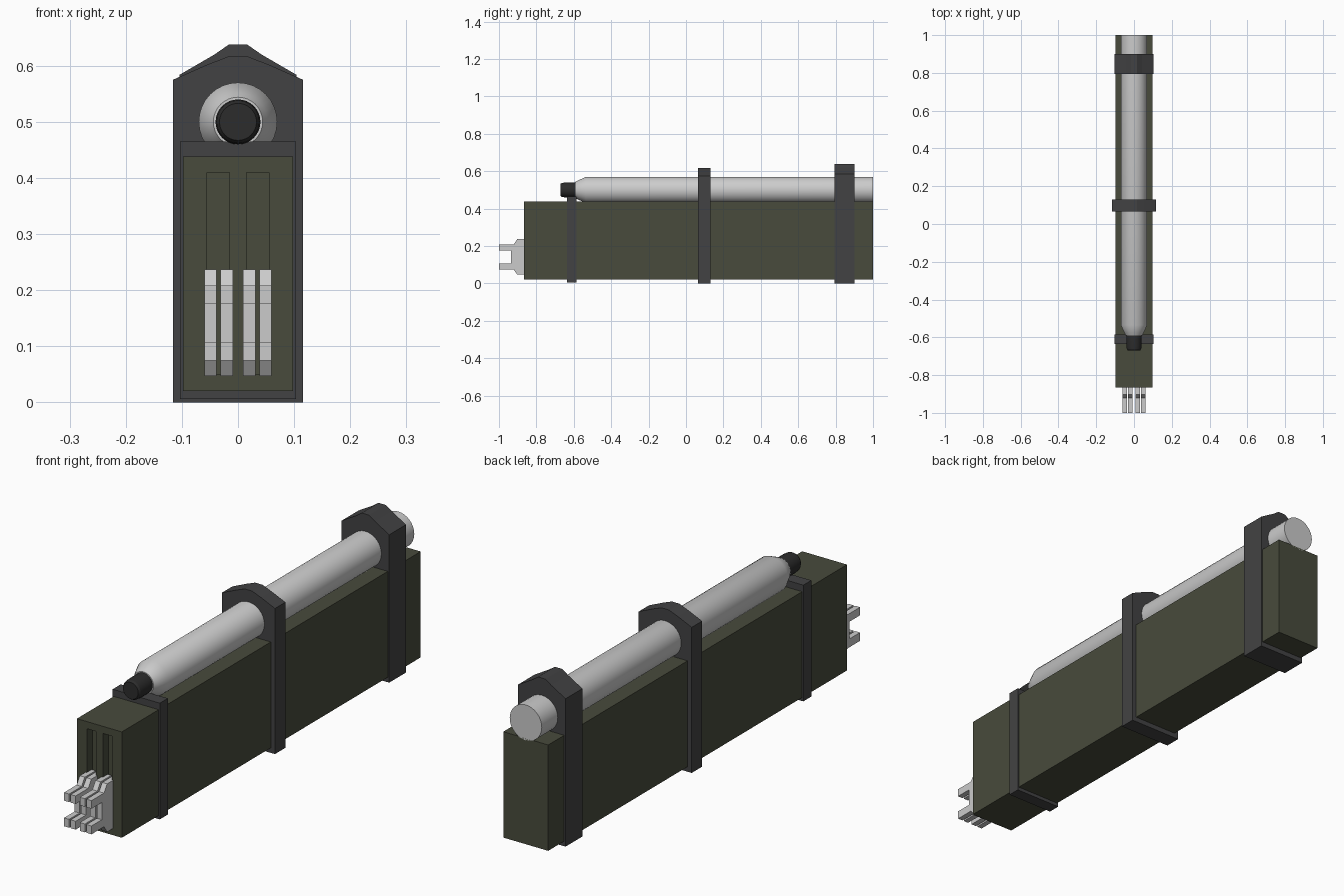
import bpy, bmesh, math

if "Cube" in bpy.data.objects:
    bpy.data.objects.remove(bpy.data.objects["Cube"])


def material(name, rgb):
    m = bpy.data.materials.new(name)
    m.diffuse_color = (*rgb, 1)
    m.use_nodes = True
    m.node_tree.nodes["Principled BSDF"].inputs["Base Color"].default_value = m.diffuse_color
    return m


olive = material("olive_paint", (0.065, 0.07, 0.045))
dark = material("dark_strap", (0.055, 0.055, 0.057))
black = material("black_rubber", (0.025, 0.025, 0.025))


def finish(name, bm, mat=None):
    bmesh.ops.recalc_face_normals(bm, faces=bm.faces)
    me = bpy.data.meshes.new(name)
    bm.to_mesh(me)
    bm.free()
    ob = bpy.data.objects.new(name, me)
    bpy.context.collection.objects.link(ob)
    if mat:
        me.materials.append(mat)
    return ob


def extrude(name, points, offset, mat=None):
    """Extrude a closed 3D outline along an offset vector."""
    bm = bmesh.new()
    face = bm.faces.new([bm.verts.new(p) for p in points])
    new = bmesh.ops.extrude_face_region(bm, geom=[face])["geom"]
    verts = [g for g in new if isinstance(g, bmesh.types.BMVert)]
    bmesh.ops.translate(bm, verts=verts, vec=offset)
    # the starting face stays as the other cap
    return finish(name, bm, mat)


def box(name, x0, x1, y0, y1, z0, z1, mat=None):
    pts = [(x0, y0, z0), (x1, y0, z0), (x1, y0, z1), (x0, y0, z1)]
    return extrude(name, pts, (0, y1 - y0, 0), mat)


def lathe(name, profile, z, mat=None, n=32):
    """Revolve (y, radius) rings about a horizontal y axis."""
    bm = bmesh.new()
    rings = [[bm.verts.new((r * math.cos(2 * math.pi * i / n), y,
                            z + r * math.sin(2 * math.pi * i / n)))
              for i in range(n)] for y, r in profile]
    for a, b in zip(rings, rings[1:]):
        for i in range(n):
            j = (i + 1) % n
            bm.faces.new((a[i], a[j], b[j], b[i]))
    bm.faces.new(rings[0])
    bm.faces.new(rings[-1])
    ob = finish(name, bm, mat)
    bpy.ops.object.select_all(action='DESELECT')
    ob.select_set(True)
    bpy.context.view_layer.objects.active = ob
    bpy.ops.object.shade_smooth_by_angle(angle=math.radians(25))
    return ob


# Long body with two upright slots in its front face
body = box("body", -0.098, 0.098, -0.865, 1.0, 0.02, 0.438, olive)
for side, s in (("left", -1), ("right", 1)):
    x0, x1 = sorted((s * 0.015, s * 0.055))
    cutter = box(side + "_slot_cutter", x0, x1, -0.9, -0.83, 0.05, 0.41, olive)
    cutter.hide_render = True
    cutter.hide_set(True)
    cut = body.modifiers.new(side + "_slot", 'BOOLEAN')
    cut.operation = 'DIFFERENCE'
    cut.solver = 'EXACT'
    cut.object = cutter

# Four forked contact blades
fork = [(-0.835, 0.047), (-0.902, 0.047), (-0.922, 0.075), (-1.0, 0.075),
        (-1.0, 0.108), (-0.935, 0.108), (-0.935, 0.176), (-1.0, 0.176),
        (-1.0, 0.208), (-0.922, 0.208), (-0.902, 0.237), (-0.835, 0.237)]
for k, x in enumerate((-0.049, -0.02, 0.02, 0.049)):
    extrude(f"contact_blade_{k + 1}", [(x - 0.011, y, z) for y, z in fork], (0.022, 0, 0))

# Tube with tapered nose, and its dark cap
lathe("tube", [(-0.59, 0.044), (-0.575, 0.052), (-0.535, 0.07), (1.0, 0.07)], 0.5)
lathe("tube_cap", [(-0.67, 0.033), (-0.662, 0.038), (-0.64, 0.04), (-0.58, 0.04)], 0.5, black)

# Straps: a low front one, and two that rise to a faceted crown over the tube
box("front_strap", -0.103, 0.103, -0.635, -0.585, 0.006, 0.465, dark)


def crown_strap(name, half, y0, y1, crown):
    right = [(half, 0.0)] + crown
    outline = right + [(-x, z) for x, z in reversed(right)]
    extrude(name, [(x, y0, z) for x, z in outline], (0, y1 - y0, 0), dark)


crown_strap("middle_strap", 0.116, 0.065, 0.13, [(0.116, 0.575), (0.055, 0.602), (0.016, 0.617)])
crown_strap("rear_strap", 0.104, 0.795, 0.90, [(0.104, 0.584), (0.042, 0.62), (0.016, 0.638)])
